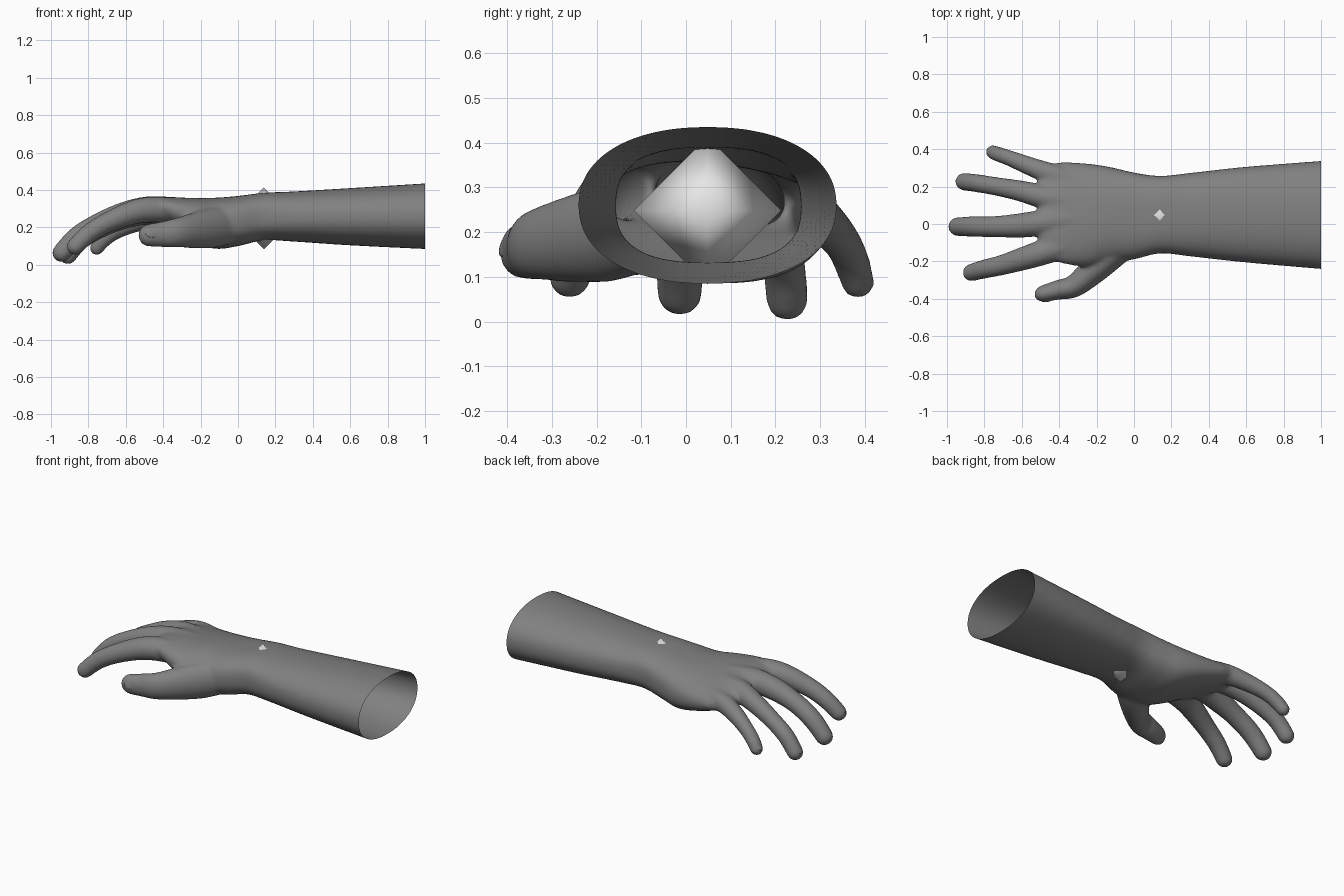
import bpy, bmesh, math
from mathutils import Vector, Matrix

cube = bpy.data.objects.get("Cube")
if cube:
    bpy.data.objects.remove(cube, do_unlink=True)


def material(name, value):
    m = bpy.data.materials.new(name)
    m.use_nodes = True
    m.diffuse_color = (value, value, value, 1)
    m.node_tree.nodes["Principled BSDF"].inputs["Base Color"].default_value = m.diffuse_color
    return m


def add_object(name, bm, mat):
    mesh = bpy.data.meshes.new(name)
    bm.to_mesh(mesh)
    bm.free()
    mesh.materials.append(mat)
    mesh.shade_smooth()
    ob = bpy.data.objects.new(name, mesh)
    bpy.context.collection.objects.link(ob)
    return ob


def resample(points, steps=6):
    """Catmull-Rom curve through tuples of any length."""
    pts = [points[0]] + points + [points[-1]]
    out = []
    for a, b, c, d in zip(pts, pts[1:], pts[2:], pts[3:]):
        for i in range(steps):
            t = i / steps
            out.append([(2*q + (r - p)*t + (2*p - 5*q + 4*r - s)*t*t
                         + (3*q - p - 3*r + s)*t**3) / 2
                        for p, q, r, s in zip(a, b, c, d)])
    return out + [list(points[-1])]


def loft(bm, rings):
    rows = [[bm.verts.new(p) for p in ring] for ring in rings]
    n = len(rows[0])
    for a, b in zip(rows, rows[1:]):
        for i in range(n):
            j = (i + 1) % n
            bm.faces.new((a[i], a[j], b[j], b[i]))
    bm.faces.new(rows[0][::-1])
    bm.faces.new(rows[-1])


def oval(n=28, power=2):
    """Unit superellipse; a higher power gives a boxier section."""
    angles = [2*math.pi*i/n for i in range(n)]
    return [tuple(math.copysign(abs(v)**(2/power), v) for v in (math.cos(a), math.sin(a)))
            for a in angles]


def frame(direction):
    t = direction.normalized()
    side = t.cross(Vector((0, 0, 1))).normalized()
    return t, side, side.cross(t)


def digit(bm, points, width):
    """Tapered finger with a round tip; returns the tip frame."""
    path = resample(points)
    centres = [Vector(p[:3]) for p in path]
    rings = []
    for i, p in enumerate(path):
        t, side, up = frame(centres[min(i + 1, len(path) - 1)] - centres[max(i - 1, 0)])
        rings.append([centres[i] + p[3]*(side*c*width + up*s) for c, s in oval()])
    r = path[-1][3]
    for k in range(1, 7):
        a = k * math.pi / 13
        rings.append([centres[-1] + t*r*math.sin(a) + r*math.cos(a)*(side*c*width + up*s)
                      for c, s in oval()])
    loft(bm, rings)
    return centres[-1], t, side, up, r


skin = material("skin_grey", 0.22)
pale = material("pale_grey", 0.8)

# Forearm, wrist and palm: x, centre y, centre z, half width, half height, tilt, boxiness
ARM = [
    (1.05, .048, .26, .293, .178, 0, 2.2), (.6, .05, .257, .256, .153, 0, 2.25),
    (.3, .05, .258, .223, .134, 0, 2.4), (.14, .05, .258, .207, .127, 0, 2.7),
    (0, .043, .234, .232, .134, 0, 2.6), (-.12, .05, .222, .253, .136, -.03, 2.4),
    (-.25, .047, .240, .276, .114, -.08, 2.3), (-.4, .062, .273, .268, .080, -.14, 2.2),
    (-.48, .067, .28, .235, .058, -.15, 2), (-.51, .07, .28, .2, .03, -.15, 2),
]
# Digits: x, y, z, radius
DIGITS = {
    "index": [(-.28, -.09, .285, .068), (-.45, -.14, .295, .069), (-.56, -.175, .28, .065),
              (-.7, -.218, .225, .055), (-.8, -.241, .165, .051), (-.87, -.26, .098, .047)],
    "middle": [(-.28, .03, .285, .07), (-.46, .01, .297, .071), (-.6, -.007, .273, .066),
               (-.74, -.014, .222, .057), (-.86, -.014, .15, .055), (-.943, -.014, .064, .051)],
    "ring": [(-.28, .11, .275, .066), (-.46, .14, .282, .066), (-.6, .175, .25, .057),
             (-.73, .2, .195, .05), (-.84, .218, .13, .049), (-.91, .226, .048, .047)],
    "little": [(-.28, .215, .25, .062), (-.44, .266, .25, .058), (-.56, .31, .22, .05),
               (-.66, .35, .175, .043), (-.72, .371, .13, .041), (-.755, .384, .088, .038)],
    "thumb": [(.02, -.06, .23, .09), (-.12, -.16, .2, .108), (-.22, -.25, .185, .098),
              (-.32, -.332, .172, .08), (-.4, -.351, .163, .070), (-.474, -.37, .158, .061)],
}

bm = bmesh.new()
loft(bm, [[(x, cy + ry*c, cz + rz*s + tilt*ry*c) for c, s in oval(48, power)]
          for x, cy, cz, ry, rz, tilt, power in resample(ARM)])
tips = {name: digit(bm, pts, .76 if name == "thumb" else 1) for name, pts in DIGITS.items()}
bmesh.ops.recalc_face_normals(bm, faces=bm.faces)
draft = add_object("hand_draft", bm, skin)

# Fuse the parts into one skin, soften the joins, then open the forearm end
remesh = draft.modifiers.new("fuse", 'REMESH')
remesh.mode = 'VOXEL'
remesh.voxel_size = .01
soften = draft.modifiers.new("soften", 'SMOOTH')
soften.factor = .5
soften.iterations = 14
fused = draft.evaluated_get(bpy.context.evaluated_depsgraph_get()).to_mesh()
bm = bmesh.new()
bm.from_mesh(fused)
bpy.data.objects.remove(draft, do_unlink=True)
bmesh.ops.bisect_plane(bm, geom=bm.verts[:] + bm.edges[:] + bm.faces[:],
                       plane_co=(1, 0, 0), plane_no=(1, 0, 0), clear_outer=True)
add_object("hand_and_forearm", bm, skin)

# Fingernails
for name, (tip, t, side, up, r) in tips.items():
    out = up
    if name == "thumb":
        out = (up*.35 - side).normalized()
    across = t.cross(out)
    pos = tip - t*r*.1 + out*r*(.62 if name == "thumb" else .78)
    mat = Matrix((t*r*.6, across*r*.46, out*r*.15)).transposed().to_4x4()
    mat.translation = pos
    bm = bmesh.new()
    bmesh.ops.create_uvsphere(bm, u_segments=20, v_segments=10, radius=1, matrix=mat)
    bmesh.ops.recalc_face_normals(bm, faces=bm.faces)
    add_object(name + "_nail", bm, skin)

# Eight-sided marker set in the wrist
bm = bmesh.new()
bmesh.ops.create_uvsphere(bm, u_segments=4, v_segments=2, radius=.165,
                          matrix=Matrix.Translation((.138, .048, .248)))
add_object("wrist_octahedron", bm, pale)
